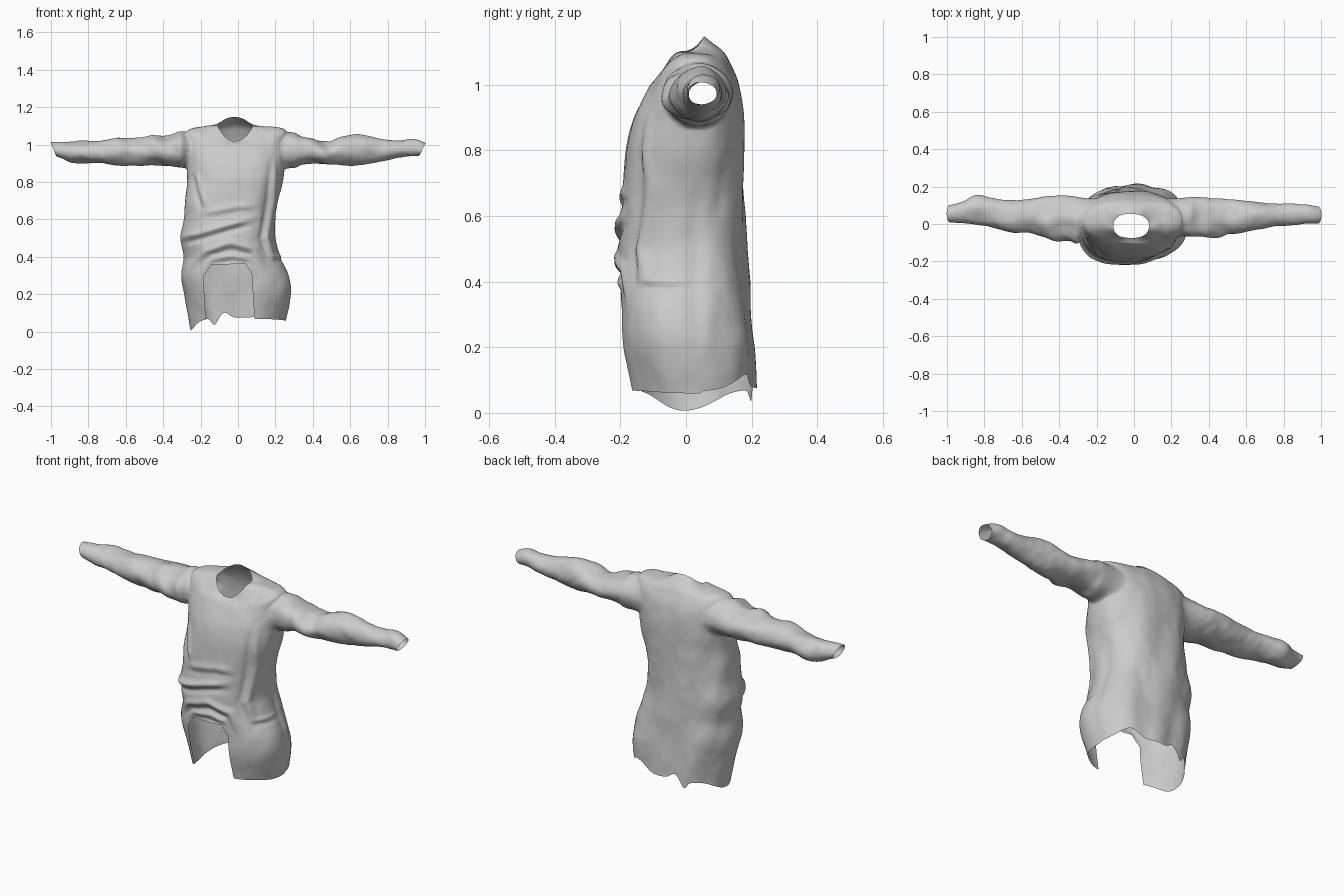
import bpy, bmesh, math
from mathutils import Vector, noise

if "Cube" in bpy.data.objects:
    bpy.data.objects.remove(bpy.data.objects["Cube"])


def spline(keys, t):
    """Catmull-Rom through tuples of numbers; t runs from 0 to len(keys) - 1."""
    i = min(int(t), len(keys) - 2)
    f = t - i
    a, b, c, d = (keys[max(0, min(len(keys) - 1, i + k))] for k in (-1, 0, 1, 2))
    return [0.5 * (2 * q + (r - p) * f + (2 * p - 5 * q + 4 * r - s) * f * f
            + (3 * q - p - 3 * r + s) * f ** 3) for p, q, r, s in zip(a, b, c, d)]


def loft(bm, keys, point, steps, sides):
    """Skin an open tube: point(values, angle) gives one vertex of a ring."""
    rings, faces = [], []
    for j in range((len(keys) - 1) * steps + 1):
        vals = spline(keys, j / steps)
        rings.append([bm.verts.new(point(vals, 2 * math.pi * i / sides)) for i in range(sides)])
    for a, b in zip(rings, rings[1:]):
        for i in range(sides):
            k = (i + 1) % sides
            faces.append(bm.faces.new((a[i], a[k], b[k], b[i])))
    bmesh.ops.recalc_face_normals(bm, faces=faces)
    bm.normal_update()
    return rings


def smooth(bm, verts, times):
    for _ in range(times):
        bmesh.ops.smooth_vert(bm, verts=verts, factor=.5, use_axis_x=True, use_axis_y=True, use_axis_z=True)


def power(v, n=2.3):
    return math.copysign(abs(v) ** (2 / n), v)


# Torso rings: x left, x right, y front, y back, z front, z sides, z back
TORSO = [
    (-.255, .255, -.17, .212, .07, .06, .075),
    (-.285, .285, -.195, .205, .2, .2, .2),
    (-.305, .275, -.203, .195, .3, .3, .3),
    (-.29, .23, -.203, .19, .4, .4, .4),
    (-.305, .20, -.205, .185, .5, .5, .5),
    (-.29, .2, -.2, .18, .6, .6, .6),
    (-.285, .215, -.195, .178, .7, .7, .7),
    (-.27, .24, -.185, .178, .8, .8, .8),
    (-.275, .255, -.165, .175, .89, .9, .9),
    (-.285, .265, -.125, .16, .97, 1.02, 1.0),
    (-.26, .25, -.105, .135, 1.0, 1.08, 1.06),
    (-.165, .145, -.09, .11, 1.01, 1.1, 1.1),
    (-.11, .08, -.075, .055, 1.02, 1.1, 1.148),
]


def torso_point(v, ang):
    xl, xr, yf, yb, zf, zs, zb = v
    c, s = math.cos(ang), math.sin(ang)
    x = (xl + xr) / 2 + (xr - xl) / 2 * power(c)
    y = (yf + yb) / 2 + (yb - yf) / 2 * power(s)
    z = zs * c * c + (zf if s < 0 else zb) * s * s
    # Uneven hem: low on the left flap, nicked at the back
    low = max(0, 1 - (z - .06) / .2)
    z -= low * .058 * math.exp(-((x + .24) / .05) ** 2 - (y / .1) ** 2)
    if y > .05:
        z += low * (.05 * math.exp(-((x - .17) / .06) ** 2)
                    + .03 * math.exp(-((x + .07) / .03) ** 2)
                    - .04 * math.exp(-((x + .125) / .02) ** 2))
    return x, y, z


# Folds on the front, as x-z lines: height, width, points
FOLDS = [
    (.014, .015, [(.2, .92), (.185, .7), (.15, .5), (.19, .38)]),
    (.013, .014, [(-.22, .86), (-.2, .75), (-.17, .66)]),
    (.016, .018, [(-.31, .5), (-.2, .525), (-.05, .57), (.07, .6)]),
    (.007, .018, [(-.2, .63), (-.1, .65), (.0, .67), (.1, .67)]),
    (.014, .02, [(-.25, .34), (-.17, .43), (-.04, .475), (.08, .44), (.14, .32)]),
    (.009, .016, [(-.2, .33), (-.14, .39), (-.03, .405), (.06, .39), (.1, .3)]),
    (.007, .012, [(.18, .405), (.23, .4), (.27, .415)]),
]


def fold_height(x, z):
    total = 0
    for amp, w, pts in FOLDS:
        best, signed, along = 9, 9, 0
        n = len(pts) - 1
        for k, ((ax, az), (bx, bz)) in enumerate(zip(pts, pts[1:])):
            dx, dz = bx - ax, bz - az
            f = max(0, min(1, ((x - ax) * dx + (z - az) * dz) / (dx * dx + dz * dz)))
            px, pz = x - ax - f * dx, z - az - f * dz
            d = math.hypot(px, pz)
            if d < best:
                best, signed, along = d, math.copysign(d, dx * pz - dz * px), (k + f) / n
        fade = min(1, 4 * along + .1, 4 * (1 - along) + .1)
        total += amp * fade * (math.exp(-(signed / w) ** 2)
                               - .7 * math.exp(-((signed + 1.6 * w) / w) ** 2))
    return total


bm = bmesh.new()
loft(bm, TORSO, torso_point, 18, 150)
moves = []
for v in bm.verts:
    x, y, z = v.co
    h = .006 * noise.noise(Vector((x * 9, y * 9, z * 5)))
    h += .002 * noise.noise(Vector((x * 24, y * 24 + 7, z * 14)))
    if y < .03 and z < .95:
        h += fold_height(x, z) * min(1, (.03 - y) / .08)
    if y > .02:      # long hanging folds down the back
        wave = math.sin(34 * (x + .22 * z) + 2 * noise.noise(Vector((x * 2, 0, z * 2))))
        h += .005 * wave * max(0, min(1, (1 - z) * 3)) * min(1, (y - .02) / .08)
    if x > .1:       # side seam hollow
        h -= .01 * math.exp(-((y - .03) / .03) ** 2) * max(0, min(1, (z - .12) * 6, (.75 - z) * 6))
    moves.append((v, v.normal * h))
for v, m in moves:
    v.co += m
smooth(bm, [v for v in bm.verts if not v.is_boundary], 2)
# Front opening, cut along clean planes
CUTS = [((-.18, 0, .2), (1, 0, .06)), ((.08, 0, .2), (-1, 0, -.06)), ((-.05, 0, .36), (.03, 0, -1)),
        ((-.155, 0, .34), (.8, 0, -.6)), ((.055, 0, .34), (-.8, 0, -.6))]
for co, no in CUTS:
    zone = [f for f in bm.faces if f.calc_center_median().y < 0 and f.calc_center_median().z < .42]
    geom = set(zone) | {e for f in zone for e in f.edges} | {v for f in zone for v in f.verts}
    bmesh.ops.bisect_plane(bm, geom=list(geom), dist=1e-5, plane_co=co, plane_no=no)
gone = []
for f in bm.faces:
    c = f.calc_center_median()
    opening = c.y < 0 and all((c - Vector(p)).dot(Vector(n)) > 0 for p, n in CUTS)
    armhole = abs(c.x) > .18 and ((c.y - .035) / .095) ** 2 + ((c.z - .97) / .095) ** 2 < 1
    if opening or armhole:
        gone.append(f)
bmesh.ops.delete(bm, geom=gone, context='FACES')

# Sleeve rings: x, y front, y back, z bottom, z top
SLEEVES = [
    [(.3, -.07, .145, .872, 1.07), (.36, -.068, .14, .895, 1.04),
     (.48, -.062, .13, .895, 1.018), (.58, -.045, .125, .89, 1.045), (.65, -.03, .12, .895, 1.055),
     (.75, -.015, .112, .91, 1.03), (.85, -.005, .11, .93, 1.02), (.93, 0, .1, .935, 1.025),
     (.985, .003, .095, .94, 1.005)],
    [(-.3, -.11, .145, .875, 1.07), (-.36, -.09, .15, .885, 1.05),
     (-.46, -.085, .15, .89, 1.045), (-.56, -.045, .128, .89, 1.035), (-.65, -.045, .125, .89, 1.035),
     (-.75, -.02, .135, .90, 1.02), (-.84, -.005, .155, .9, 1.02), (-.91, .008, .12, .905, 1.015),
     (-.985, .012, .1, .935, 1.01)],
]


def sleeve_point(v, ang):
    x, yf, yb, zb, zt = v
    c, s = math.cos(ang), math.sin(ang)
    x += math.copysign(.018, x) * s * max(0, (abs(x) - .85) / .15)   # slanted cuff
    return x, (yf + yb) / 2 + (yb - yf) / 2 * c, (zb + zt) / 2 + (zt - zb) / 2 * s


for keys in SLEEVES:
    side = math.copysign(1, keys[0][0])
    rim = [e for e in bm.edges if e.is_boundary
           and all(v.co.x * side > .15 and .8 < v.co.z < 1.12 and abs(v.co.x) < .32 for v in e.verts)]
    rings = loft(bm, keys, sleeve_point, 10, 72)
    for v, n in [(v, v.normal.copy()) for r in rings for v in r]:
        x, y, z = v.co
        # Soft lumps plus slanted gathers on the front around the elbow
        h = .009 * noise.noise(Vector((x * 8, y * 12 + 3, z * 12)))
        h += .003 * noise.noise(Vector((x * 22 + z * 12, y * 16, z * 16)))
        gather = math.exp(-((abs(x) - .45) / .12) ** 2) * max(0, min(1, (.05 - y) / .06))
        h += .007 * math.sin(38 * (x + .8 * z)) * gather
        v.co += n * h
    # Sew the sleeve into the armhole and relax the seam
    start = [bm.edges.get((a, b)) for a, b in zip(rings[0], rings[0][1:] + rings[0][:1])]
    bmesh.ops.bridge_loops(bm, edges=rim + start)
    seam = {v for e in rim + start for v in e.verts}
    for _ in range(3):
        seam |= {e.other_vert(v) for v in seam for e in v.link_edges}
    smooth(bm, list(seam), 6)

# One continuous cloth shell
bmesh.ops.recalc_face_normals(bm, faces=bm.faces)
mesh = bpy.data.meshes.new("long_sleeved_top")
bm.to_mesh(mesh)
bm.free()
shirt = bpy.data.objects.new("long_sleeved_top", mesh)
bpy.context.collection.objects.link(shirt)
bpy.context.view_layer.objects.active = shirt
shirt.select_set(True)
bpy.ops.object.shade_smooth_by_angle(angle=math.radians(50))
